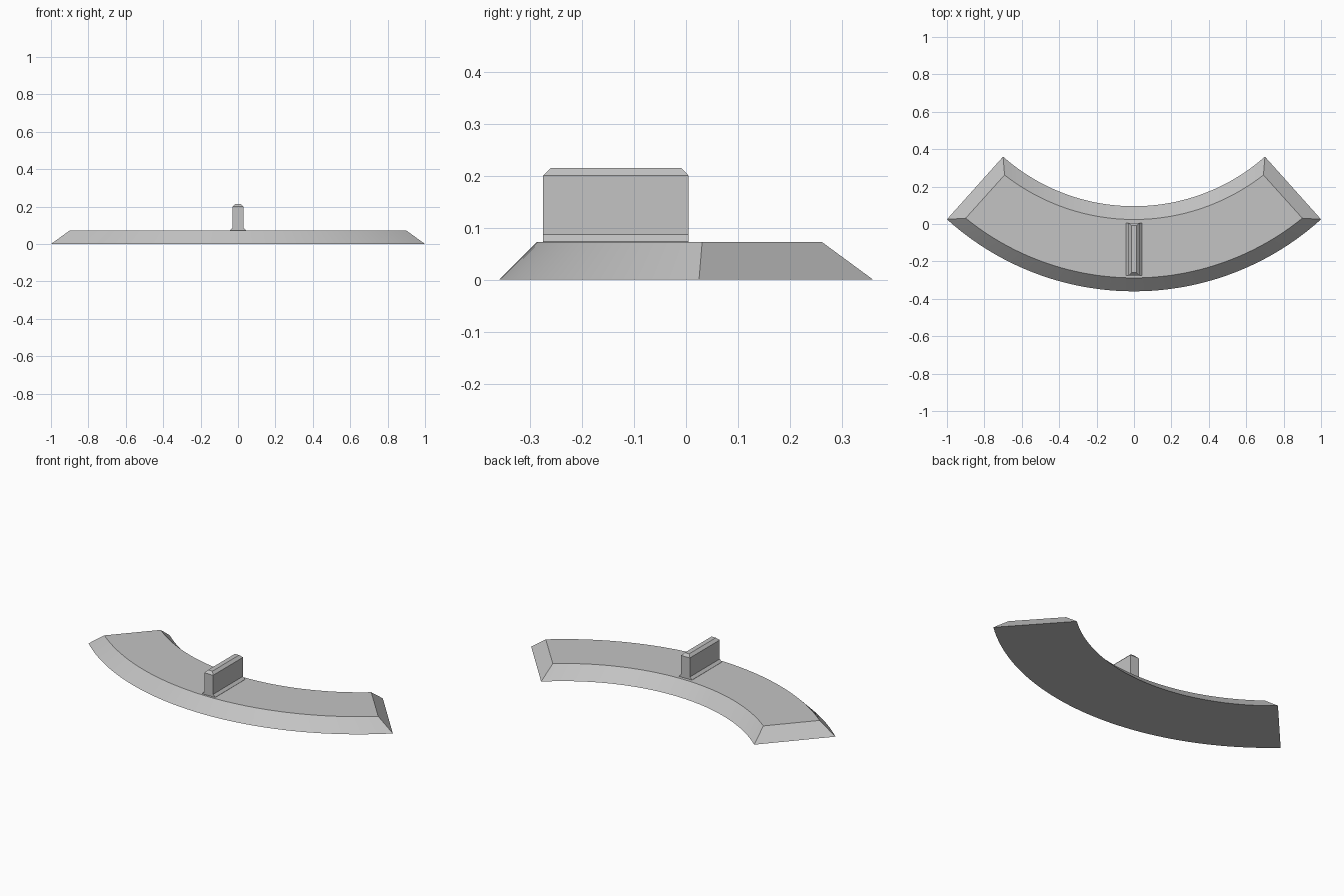
import bpy, bmesh, math

if "Cube" in bpy.data.objects:
    bpy.data.objects.remove(bpy.data.objects["Cube"])

grey = bpy.data.materials.new("plain grey")
grey.diffuse_color = (0.55, 0.55, 0.55, 1)
grey.use_nodes = True
grey.node_tree.nodes["Principled BSDF"].inputs["Base Color"].default_value = grey.diffuse_color


def arc(mid_y, end_x, end_y, z, n=48):
    """Circular arc through (-end_x, end_y), (0, mid_y), (end_x, end_y)."""
    s = end_y - mid_y
    r = (end_x ** 2 + s ** 2) / (2 * s)
    a = math.atan2(end_x, r - s)
    return [(r * math.sin(t), mid_y + r - r * math.cos(t), z)
            for t in (a * (2 * i / n - 1) for i in range(n + 1))]


def loft(name, loops):
    """Join matching point loops with quads and cap both ends."""
    bm = bmesh.new()
    rings = [[bm.verts.new(p) for p in loop] for loop in loops]
    n = len(rings[0])
    for lo, hi in zip(rings, rings[1:]):
        for i in range(n):
            j = (i + 1) % n
            bm.faces.new((lo[i], lo[j], hi[j], hi[i]))
    bm.faces.new(rings[0][::-1])
    bm.faces.new(rings[-1])
    bmesh.ops.recalc_face_normals(bm, faces=bm.faces)
    mesh = bpy.data.meshes.new(name)
    bm.to_mesh(mesh)
    bm.free()
    mesh.materials.append(grey)
    obj = bpy.data.objects.new(name, mesh)
    bpy.context.collection.objects.link(obj)
    return obj


# Curved base: bevelled slab swept along an arc, one ring per cross-section
edges = [arc(-0.36, 1.0, 0.025, 0), arc(0.095, 0.70, 0.36, 0),
         arc(0.024, 0.692, 0.262, 0.072), arc(-0.288, 0.90, 0.031, 0.072)]
base = loft("curved_base", list(zip(*edges)))
bpy.context.view_layer.objects.active = base
base.select_set(True)
bpy.ops.object.shade_smooth_by_angle(angle=math.radians(25))

# Upright fin: flared foot, straight body, chamfered top
fin_steps = [(0.043, -0.275, 0.005, 0.07), (0.043, -0.275, 0.005, 0.073),
             (0.029, -0.275, 0.005, 0.087), (0.029, -0.275, 0.005, 0.2),
             (0.014, -0.26, -0.009, 0.215)]
loft("upright_fin", [[(-w, y0, z), (w, y0, z), (w, y1, z), (-w, y1, z)]
                     for w, y0, y1, z in fin_steps])
